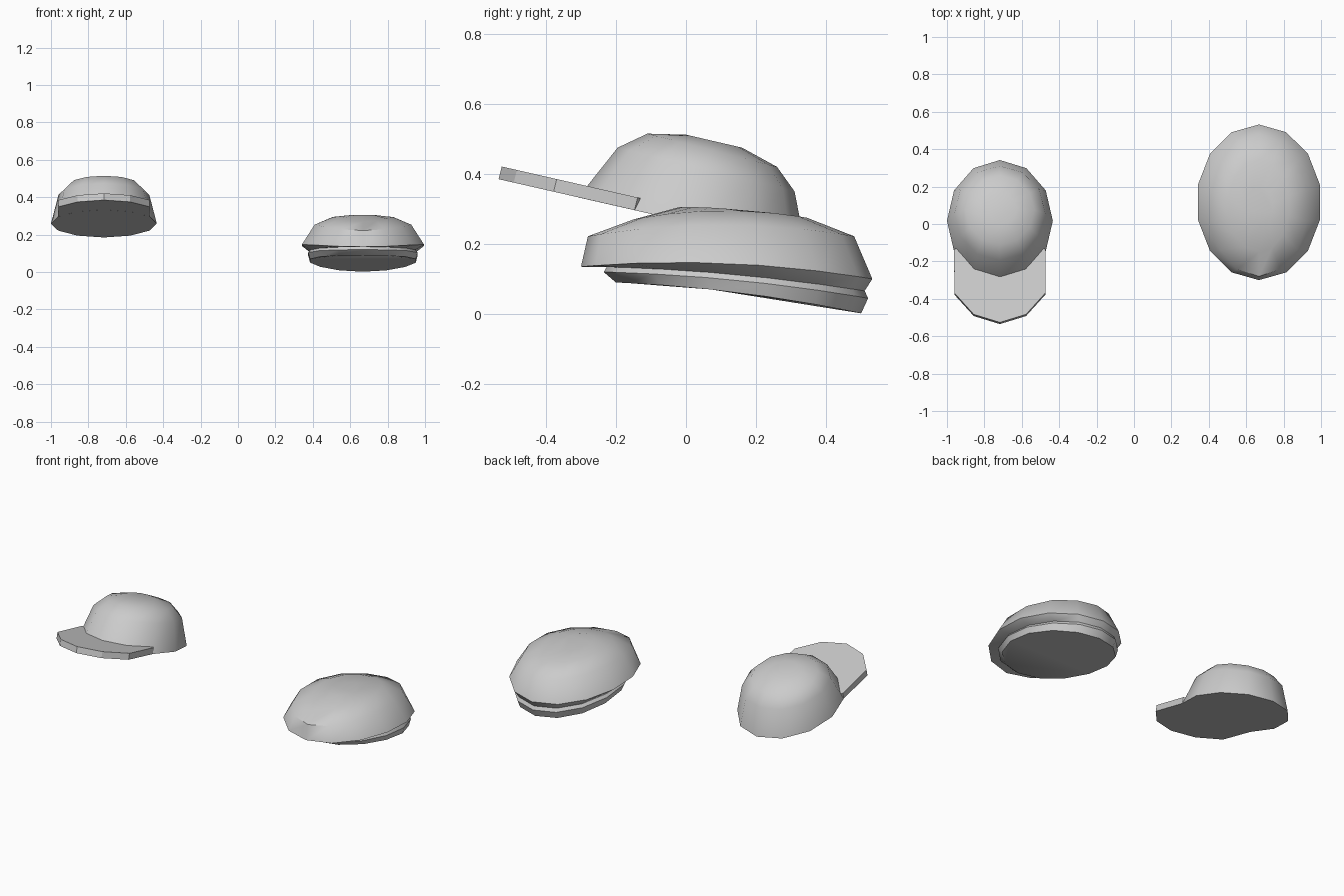
import bpy, bmesh, math

if "Cube" in bpy.data.objects:
    bpy.data.objects.remove(bpy.data.objects["Cube"])


def finish(name, bm, angle):
    bmesh.ops.recalc_face_normals(bm, faces=bm.faces)
    mesh = bpy.data.meshes.new(name)
    bm.to_mesh(mesh)
    bm.free()
    ob = bpy.data.objects.new(name, mesh)
    bpy.context.collection.objects.link(ob)
    bpy.ops.object.select_all(action='DESELECT')
    ob.select_set(True)
    bpy.context.view_layer.objects.active = ob
    bpy.ops.object.shade_smooth_by_angle(angle=math.radians(angle))
    return ob


def loft(name, cx, rings, n, angle=40):
    """Skin tilted oval rings: (front y, front z, back y, back z, half width, side lift)."""
    bm = bmesh.new()
    loops = []
    for yf, zf, yb, zb, hw, lift in rings:
        loop = []
        for i in range(n):
            a = 2 * math.pi * i / n
            f = (1 - math.cos(a)) / 2
            loop.append(bm.verts.new((cx + hw * math.sin(a),
                                      yf + (yb - yf) * f,
                                      zf + (zb - zf) * f + lift * math.sin(a) ** 2)))
        loops.append(loop)
    for lo, hi in zip(loops, loops[1:]):
        for i in range(n):
            j = (i + 1) % n
            bm.faces.new((lo[i], lo[j], hi[j], hi[i]))
    bm.faces.new(loops[0])
    bm.faces.new(loops[-1])
    return finish(name, bm, angle)


CAP_X, HAT_X = -0.717, 0.668

# Peaked cap: tilted dome
loft("cap_dome", CAP_X, [
    (-0.308, 0.333, 0.342, 0.185, 0.283, 0),
    (-0.195, 0.475, 0.310, 0.350, 0.243, 0),
    (-0.110, 0.515, 0.260, 0.420, 0.185, 0),
    (0.000, 0.512, 0.160, 0.475, 0.090, 0),
], 12, 45)

# Peaked cap: flat brim lying in the plane of the dome's rim
half = [(0.0, -0.535), (0.14, -0.492), (0.243, -0.378), (0.245, -0.147), (0.14, -0.06)]
outline = half + [(-x, y) for x, y in reversed(half[1:])]
bm = bmesh.new()
base = bm.faces.new([bm.verts.new((CAP_X + x, y, 0.385 - 0.228 * (y + 0.535)))
                     for x, y in outline])
top = bmesh.ops.extrude_face_region(bm, geom=[base], use_keep_orig=True)["geom"]
bmesh.ops.translate(bm, vec=(0, 0.009, 0.036),
                    verts=[v for v in top if isinstance(v, bmesh.types.BMVert)])
finish("cap_brim", bm, 20)

# Soft hat: head band
loft("hat_band", HAT_X, [
    (-0.200, 0.090, 0.500, 0.002, 0.290, 0.015),
    (-0.235, 0.120, 0.520, 0.045, 0.300, 0.014),
    (-0.225, 0.136, 0.510, 0.066, 0.287, 0.012),
], 14, 40)

# Soft hat: wide flattened crown
loft("hat_crown", HAT_X, [
    (-0.222, 0.134, 0.508, 0.063, 0.285, 0.012),
    (-0.300, 0.135, 0.532, 0.100, 0.335, 0.027),
    (-0.280, 0.222, 0.480, 0.222, 0.265, 0.033),
    (-0.150, 0.270, 0.345, 0.275, 0.165, 0.023),
    (-0.020, 0.305, 0.200, 0.290, 0.075, 0.005),
], 14, 50)
